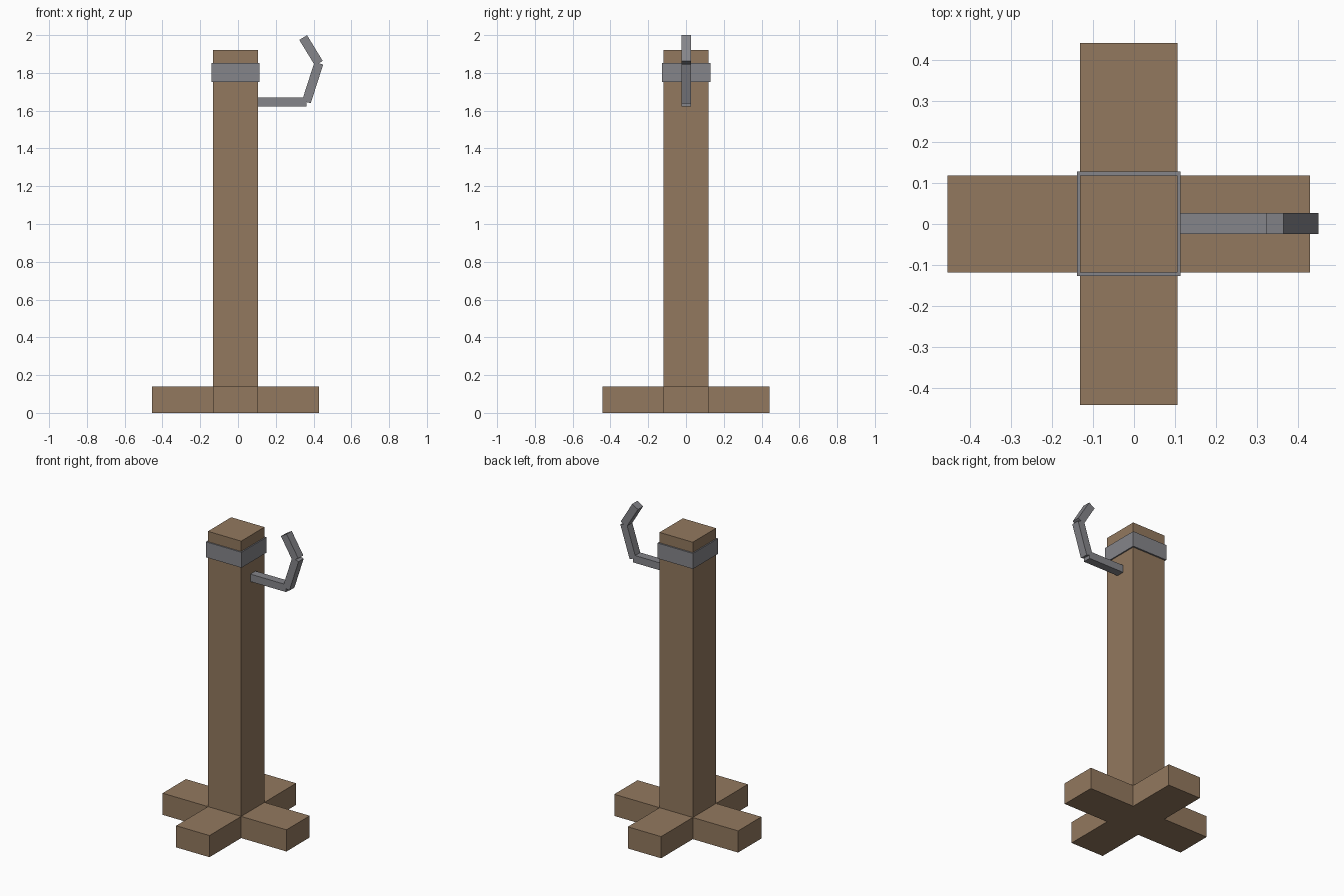
import bpy
from math import atan2
from mathutils import Vector, Matrix

cube = bpy.data.objects.get("Cube")
if cube:
    bpy.data.objects.remove(cube, do_unlink=True)


def material(name, rgb):
    mat = bpy.data.materials.new(name)
    mat.use_nodes = True
    mat.diffuse_color = (*rgb, 1)
    mat.node_tree.nodes["Principled BSDF"].inputs["Base Color"].default_value = (*rgb, 1)
    return mat


wood = material("brown wood", (0.29, 0.19, 0.113))
metal = material("grey metal", (0.235, 0.235, 0.255))


def box(name, centre, size, mat, tilt=0.0):
    """Box of full size, tilted about the y axis."""
    bpy.ops.mesh.primitive_cube_add(size=1)
    ob = bpy.context.object
    ob.name = ob.data.name = name
    ob.data.transform(Matrix.Diagonal((*size, 1)))
    ob.matrix_world = Matrix.Translation(centre) @ Matrix.Rotation(tilt, 4, "Y")
    ob.data.materials.append(mat)
    return ob


def bar(name, start, end):
    """Square metal bar between two points of the xz plane."""
    a, b = Vector((start[0], 0.001, start[1])), Vector((end[0], 0.001, end[1]))
    d = b - a
    return box(name, (a + b) / 2, (d.length, 0.052, 0.048), metal, -atan2(d.z, d.x))


axis_x = -0.013   # the post stands slightly off centre
width = 0.238
foot_h = 0.14
reach = 0.443

# Upright post, square in section
box("post", (axis_x, 0, 0.96), (width, width, 1.92), wood)

# Four feet forming a cross
foot_len = reach - width / 2
for name, dx, dy in (("left_foot", 1, 0), ("right_foot", -1, 0),
                     ("back_foot", 0, 1), ("front_foot", 0, -1)):
    mid = (reach + width / 2) / 2
    size = (foot_len if dx else width, foot_len if dy else width, foot_h)
    box(name, (axis_x + dx * mid, dy * mid, foot_h / 2), size, wood)

# Metal band around the head of the post
box("band", (axis_x, 0.001, 1.803), (0.254, 0.256, 0.1), metal)

# Bent hook made of three bars
bar("hook_arm", (0.1, 1.647), (0.362, 1.647))
bar("hook_riser", (0.362, 1.646), (0.428, 1.851))
bar("hook_tip", (0.428, 1.851), (0.345, 1.987))
